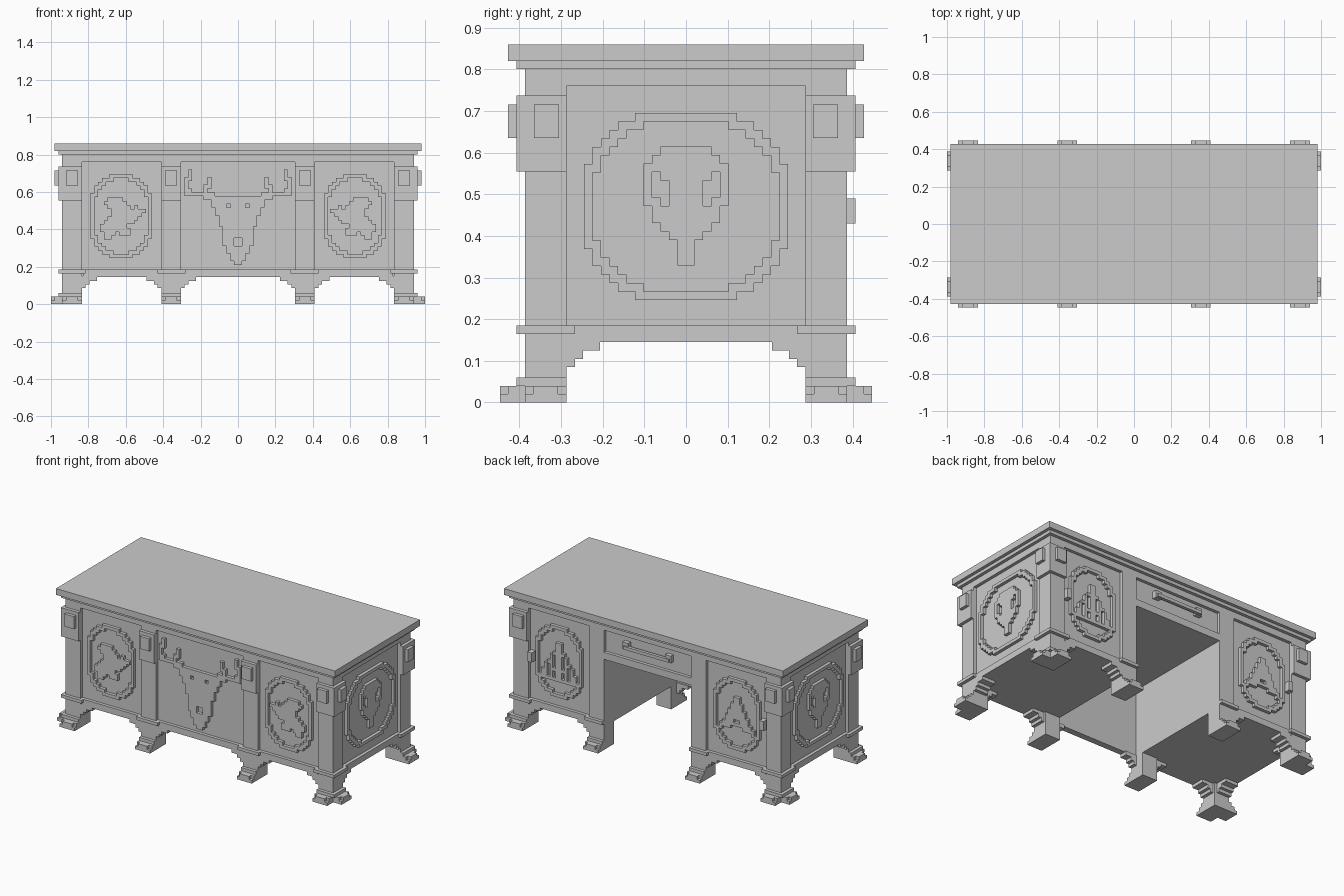
import bpy, bmesh
from mathutils import Matrix, Vector

if "Cube" in bpy.data.objects:
    bpy.data.objects.remove(bpy.data.objects["Cube"])

P = 0.0204  # relief cell size


def boxes(name, items):
    """One object made of axis-aligned boxes (x0, x1, y0, y1, z0, z1)."""
    bm = bmesh.new()
    for x0, x1, y0, y1, z0, z1 in items:
        c = Vector((x0 + x1, y0 + y1, z0 + z1)) / 2
        s = (abs(x1 - x0), abs(y1 - y0), abs(z1 - z0), 1)
        bmesh.ops.create_cube(bm, size=1, matrix=Matrix.Translation(c) @ Matrix.Diagonal(s))
    me = bpy.data.meshes.new(name)
    bm.to_mesh(me)
    bm.free()
    ob = bpy.data.objects.new(name, me)
    bpy.context.collection.objects.link(ob)
    return ob


def mirror(items, x=True, y=True):
    """Repeat boxes across the x and / or y planes."""
    out = list(items)
    if x:
        out += [(-b, -a, c, d, e, f) for a, b, c, d, e, f in out]
    if y:
        out += [(a, b, -d, -c, e, f) for a, b, c, d, e, f in out]
    return out


def relief(name, rows, face, centre, top):
    """Raise a pixel pattern on a panel, merging each run of '#' into a box."""
    items = []
    for r, row in enumerate(rows):
        z1, i = top - r * P, 0
        while i < len(row):
            j = i
            while j < len(row) and row[j] == "#":
                j += 1
            if j > i:
                a, b = [centre + (k - len(row) / 2) * P for k in (i, j)]
                if face in ("front", "back"):
                    y = (-.387, -.36) if face == "front" else (.36, .387)
                    items.append((a, b, *y, z1 - P, z1))
                else:
                    x = (-.94, -.91) if face == "left" else (.91, .94)
                    items.append((*x, a, b, z1 - P, z1))
            i = max(j, i + 1)
    boxes(name, items)


def sym(rows):
    """Half pattern, centre outward, to full pattern."""
    return [r[::-1] + r for r in rows]


def ring(halves):
    """Outline of a stepped oval given the half width of each upper row."""
    full = halves + halves[::-1]
    n = max(full)

    def inside(r, c):
        return 0 <= r < len(full) and abs(c + .5) < full[r]

    def edge(r, c):
        return inside(r, c) and not all(inside(r + d, c + e) for d in (-1, 0, 1) for e in (-1, 0, 1))
    return ["".join("#" if edge(r, c) else "." for c in range(-n, n)) for r in range(len(full))]


# Top slab, under-moulding and frieze
boxes("desk_top", [(-.98, .98, -.427, .427, .82, .86)])
boxes("top_moulding", [(-.96, .96, -.407, .407, .80, .82)])
boxes("frieze", [(-.94, .94, -.387, .387, .76, .80)])

# Pedestals, front wall, drawer section over the knee space
boxes("pedestals", mirror([(.305, .92, -.367, .367, .145, .78)], y=False))
boxes("front_panel", [(-.31, .31, -.367, -.347, .145, .78)])
boxes("drawer", [(-.31, .31, -.35, .367, .575, .78)])
boxes("drawer_rail", [(-.31, .31, .36, .387, .575, .62)])
boxes("drawer_handle", [(-.16, .16, .385, .405, .685, .705), (-.17, -.13, .36, .395, .68, .725),
                        (.13, .17, .36, .395, .68, .725)])
boxes("door_knobs", mirror([(.80, .83, .36, .407, .43, .49)], y=False))

# Columns running down into legs
boxes("corner_columns", mirror([(.835, .94, .287, .387, 0, .78)]))
boxes("inner_columns", mirror([(.305, .41, .287, .387, 0, .78)]))

# Base moulding, stepping out around the columns
boxes("base_collars", mirror([(.815, .96, .267, .407, .165, .185), (.305, .43, .30, .407, .165, .185)])
      + mirror([(.28, .31, -.407, -.36, .165, .185)], y=False))
boxes("base_moulding", mirror([(.40, .83, .36, .387, .145, .185)])
      + mirror([(.90, .94, -.29, .29, .145, .185)], y=False)
      + [(-.31, .31, -.387, -.36, .145, .185)])

# Stepped brackets beside the legs
steps = [(.08, .125), (.04, .105), (.02, .085)]
brackets = []
for w, z in steps:
    brackets += mirror([(.41, .41 + w, .30, .387, z, .15), (.835 - w, .835, .30, .387, z, .15),
                        (.85, .94, .287 - w, .287, z, .15)])
    brackets += mirror([(.305 - w, .305, -.387, -.34, z, .15)], y=False)
boxes("leg_brackets", brackets)

# Feet: stepped pads with a narrower upper toe
feet = []
for x0, x1 in ((.835, .94), (.305, .41)):
    feet += [(x0, x1, .287, .447, 0, .02), (x0, x1, .287, .427, .02, .04),
             (x0 + .02, x1 - .02, .287, .447, .02, .04), (x0, x1, .287, .407, .04, .06)]
feet += [(.835, 1, .287, .387, 0, .02), (.835, .98, .287, .387, .02, .04),
         (.835, 1, .307, .367, .02, .04), (.835, .96, .287, .407, .04, .06)]
boxes("feet", mirror(feet))

# Capitals with raised square bosses
boxes("corner_capitals", mirror([(.835, .96, .287, .407, .555, .737)]))
boxes("corner_bosses", mirror([(.855, .92, .38, .427, .635, .715), (.90, .98, .305, .365, .635, .715)]))
boxes("inner_capitals", mirror([(.305, .41, -.407, -.36, .555, .737),
                                (.325, .39, -.427, -.38, .635, .715)], y=False))

# Stepped oval frames
narrow = ring([3, 5, 6, 7, 7] + [8] * 6)
wide = ring([6, 8, 9, 10, 11, 11] + [12] * 5)
for s, side in ((-1, "left"), (1, "right")):
    relief(side + "_front_frame", narrow, "front", s * .625, .695)
    relief(side + "_back_frame", narrow, "back", s * .625, .695)
    relief(side + "_side_frame", wide, side, 0, .695)

# Skull carvings on the sides
skull = sym(["###..", "####.", "#####", "###.#", "##..#", "##..#", "##.##",
             "####.", "####.", "###..", "##...", "#....", "#....", "#...."])
relief("left_skull", skull, "left", 0, .615)
relief("right_skull", skull, "right", 0, .615)

# Stag head on the front
stag = sym([r.ljust(14, ".") for r in [
    "............#", "............#", ".......#....##", ".......#.....#",
    ".......##....#", "........#...##", "......########", "#########",
    "#######", "##.####", "######", "######", "#####", "#####", "#####",
    "####", "####", "####", ".###", ".###", "###", "###", "##", "##", "#"]])
relief("stag_head", stag, "front", 0, .72)

# Birds on the front medallions
bird = ["..####......", ".######.....", "..######.#..", "...#########", "...########.",
        "..########..", ".########...", "#######.....", "########....", ".###.###....", ".##........."]
relief("left_bird", bird, "front", -.615, .57)
relief("right_bird", [r[::-1] for r in bird], "front", .615, .57)

# Tree carvings on the back doors
grove = sym(["#.....", "#.....", "#.....", "##....", "#.#...", "#.#...", "#.##..",
             "#.#.#.", "###.#.", "#.#.##", "#.#.##", "######"])
tree = sym(["#.....", "#.....", "##....", "##....", "###...", "###...", "####..",
            ".###..", "#####.", "..####", ".....#"])
relief("right_grove", grove, "back", .625, .59)
relief("left_tree", tree, "back", -.625, .58)
